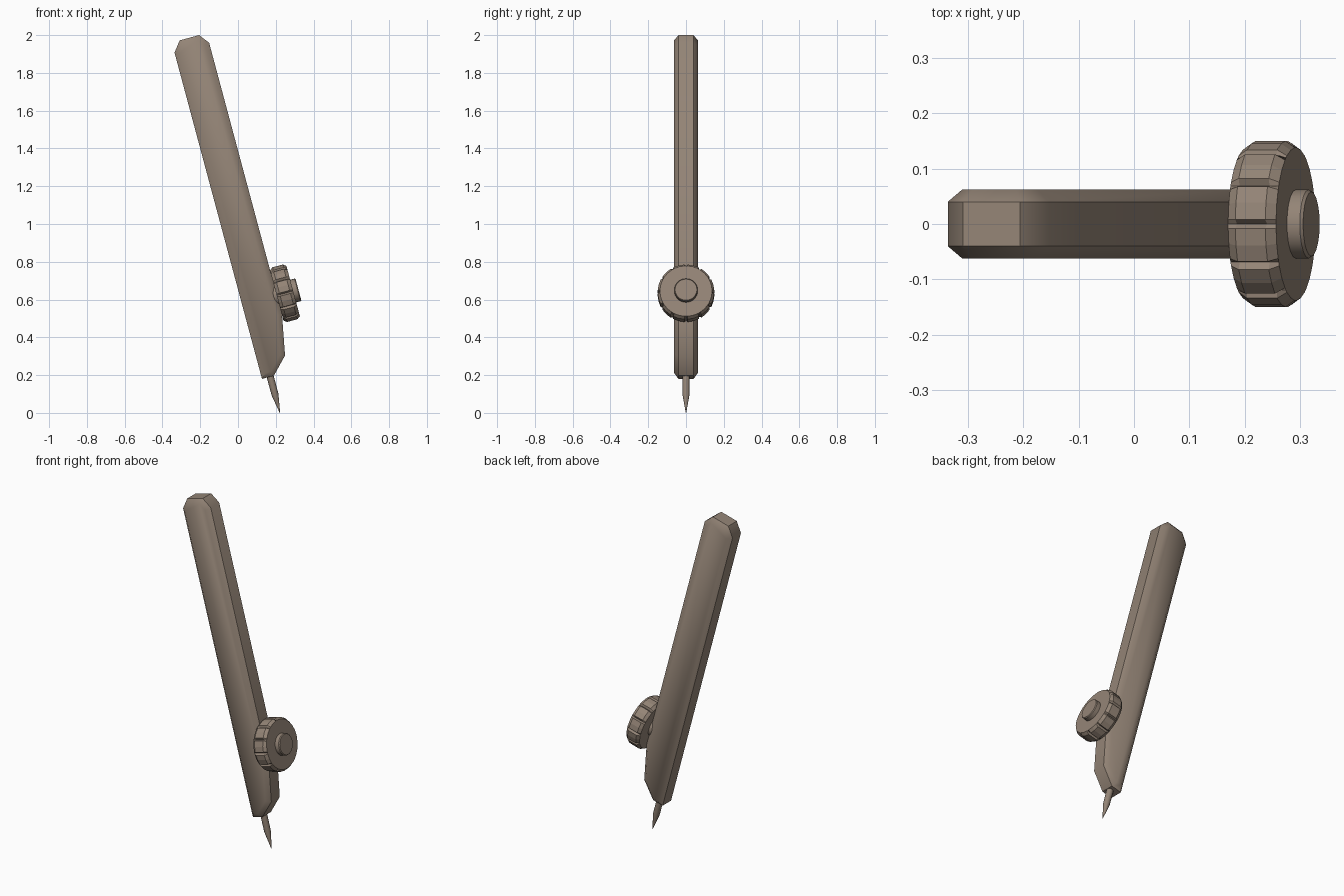
import bpy, bmesh, math
from mathutils import Vector

if "Cube" in bpy.data.objects:
    bpy.data.objects.remove(bpy.data.objects["Cube"])

TILT = math.radians(15)
mat = bpy.data.materials.new("taupe metal")
mat.diffuse_color = (0.295, 0.232, 0.182, 1)
mat.use_nodes = True
mat.node_tree.nodes["Principled BSDF"].inputs["Base Color"].default_value = mat.diffuse_color

AXLE = Vector((math.cos(TILT), 0, math.sin(TILT)))    # wheel axis, out of the leg
SIDE = Vector((-math.sin(TILT), 0, math.cos(TILT)))   # along the leg, upwards
Y = Vector((0, 1, 0))


def finish(name, bm, smooth=None):
    bmesh.ops.recalc_face_normals(bm, faces=bm.faces)
    me = bpy.data.meshes.new(name)
    bm.to_mesh(me)
    bm.free()
    ob = bpy.data.objects.new(name, me)
    bpy.context.collection.objects.link(ob)
    me.materials.append(mat)
    if smooth:
        bpy.ops.object.select_all(action='DESELECT')
        ob.select_set(True)
        bpy.context.view_layer.objects.active = ob
        bpy.ops.object.shade_smooth_by_angle(angle=math.radians(smooth))
    return ob


def loft(name, rings, smooth=None):
    """Skin between rings of points, capping both ends."""
    bm = bmesh.new()
    vs = [[bm.verts.new(p) for p in r] for r in rings]
    n = len(vs[0])
    for a, b in zip(vs, vs[1:]):
        for i in range(n):
            j = (i + 1) % n
            bm.faces.new((a[i], a[j], b[j], b[i]))
    bm.faces.new(vs[0])
    bm.faces.new(vs[-1])
    return finish(name, bm, smooth)


def inset(pts, d):
    """Offset a clockwise closed outline inwards."""
    out = []
    for i, p in enumerate(pts):
        a = (p - pts[i - 1]).normalized()
        b = (pts[(i + 1) % len(pts)] - p).normalized()
        na, nb = Vector((a.y, -a.x)), Vector((b.y, -b.x))
        out.append(p + (na + nb) * d / (1 + na.dot(nb)))
    return out


def turned(name, origin, axis, side, profile, n, smooth=None):
    """Round part from (distance along axis, radius) pairs."""
    rings = []
    for h, r in profile:
        rings.append([origin + axis * h + r * (side * math.cos(t) + Y * math.sin(t))
                      for t in (2 * math.pi * i / n for i in range(n))])
    return loft(name, rings, smooth)


# Leg: side outline, chamfered towards both flat faces
outline = [Vector(p) for p in [(0.127, 0.18), (-0.336, 1.907), (-0.309, 1.972),
                               (-0.206, 2.0), (-0.153, 1.96), (0.233, 0.52),
                               (0.249, 0.304), (0.19, 0.197)]]
inner = inset(outline, 0.025)
loft("compass_leg", [[(p.x, y, p.y) for p in o] for o, y in
                     ((inner, -0.0625), (outline, -0.04), (outline, 0.04), (inner, 0.0625))], 45)

# Thumb wheel: twelve raised grips with V grooves between them
face = Vector((0.292, 0, 0.645))
TEETH, LOW, HIGH = 12, 0.138, 0.15
rings = []
for h, raised in ((-0.09, False), (-0.073, True), (-0.017, True), (0, False)):
    ring = []
    for k in range(TEETH):
        for off, tooth in ((0, False), (3.2, True), (15, True), (26.8, True)):
            t = math.radians(k * 30 + off)
            r = HIGH if raised and tooth else LOW
            ring.append(face + AXLE * h + r * (SIDE * math.cos(t) + Y * math.sin(t)))
    rings.append(ring)
loft("thumb_wheel", rings)

# Axle hub running from the leg through the wheel
turned("wheel_hub", face, AXLE, SIDE, [(-0.13, 0.05), (-0.09, 0.062), (0.024, 0.062), (0.029, 0.058)], 20, 30)

# Needle point
turned("needle", Vector((0.222, 0, 0)), SIDE, AXLE,
       [(0, 0.001), (0.1, 0.0185), (0.3, 0.0195)], 12, 40)
